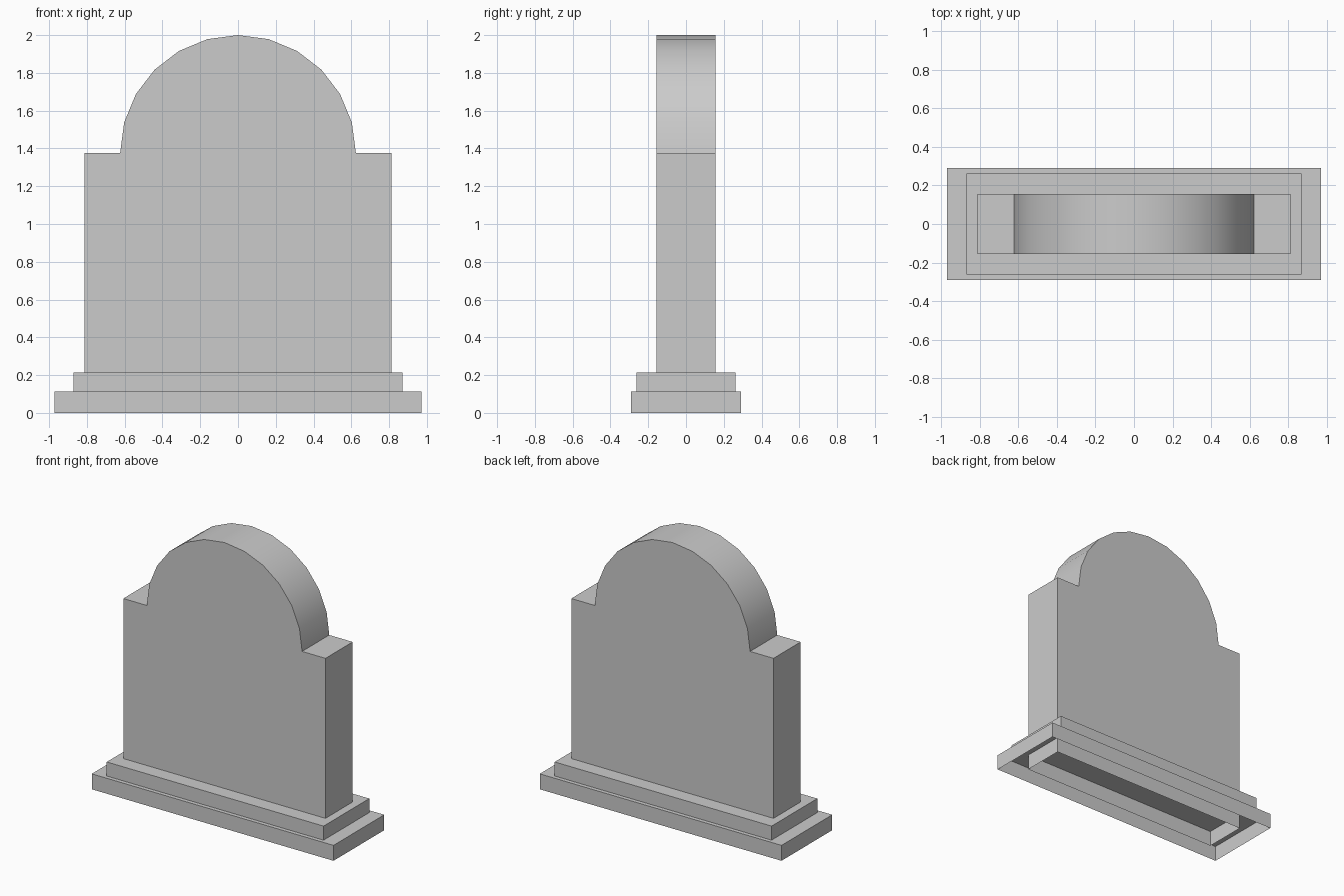
import bpy, math

if "Cube" in bpy.data.objects:
    bpy.data.objects.remove(bpy.data.objects["Cube"])


def extrude_profile(name, profile, half_depth):
    """Extrude an x-z outline along y; the first edge (underside) stays open."""
    n = len(profile)
    verts = [(x, y, z) for y in (-half_depth, half_depth) for x, z in profile]
    faces = [tuple(range(n)), tuple(range(2 * n - 1, n - 1, -1))]
    for i in range(1, n):
        j = (i + 1) % n
        faces.append((i, i + n, j + n, j))
    mesh = bpy.data.meshes.new(name)
    mesh.from_pydata(verts, [], faces)
    obj = bpy.data.objects.new(name, mesh)
    bpy.context.collection.objects.link(obj)
    return obj


def block(name, hx, hy, z0, z1):
    return extrude_profile(name, [(-hx, z0), (hx, z0), (hx, z1), (-hx, z1)], hy)


# Two stepped base blocks, hollow underneath
block("plinth", 0.971, 0.291, 0.0, 0.112)
block("base_step", 0.871, 0.262, 0.112, 0.214)

# Upright slab with square shoulders and a 12-sided half-round head
W, SHOULDER, R, SEGS = 0.812, 1.376, 0.624, 12
outline = [(-W, 0), (W, 0), (W, SHOULDER)]
for i in range(SEGS + 1):
    a = math.pi * i / SEGS
    outline.append((R * math.cos(a), SHOULDER + R * math.sin(a)))
outline.append((-W, SHOULDER))
slab = extrude_profile("headstone_slab", outline, 0.156)

# Smooth the curved head, keep the corners sharp
bpy.ops.object.select_all(action='DESELECT')
slab.select_set(True)
bpy.context.view_layer.objects.active = slab
bpy.ops.object.shade_smooth_by_angle(angle=math.radians(30))
